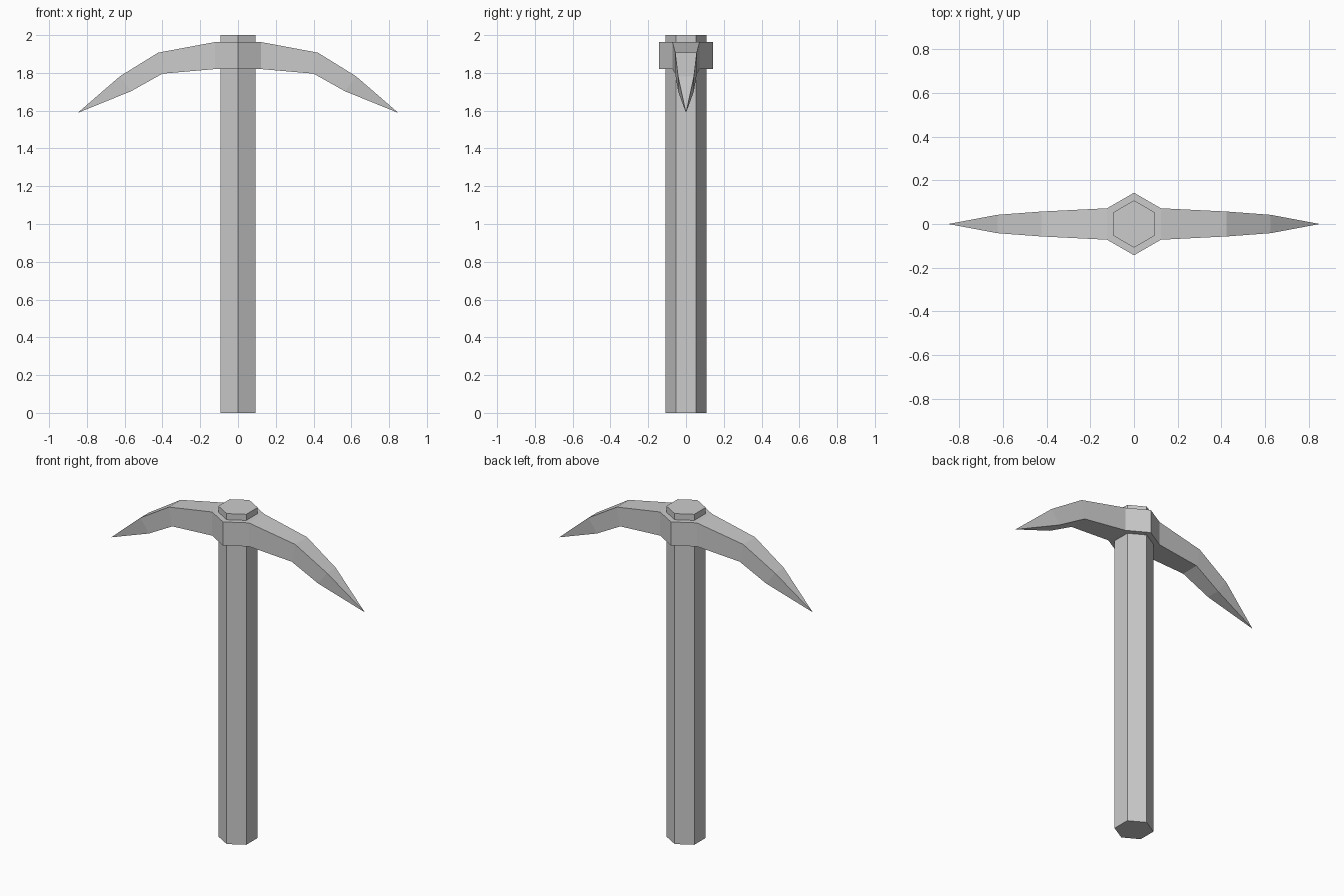
import bpy, bmesh, math

if "Cube" in bpy.data.objects:
    bpy.data.objects.remove(bpy.data.objects["Cube"])

# Handle: hexagonal shaft with corners pointing to front and back
bpy.ops.mesh.primitive_cylinder_add(vertices=6, radius=0.108, depth=2, location=(0, 0, 1))
bpy.context.object.name = "handle"

# Pick head: right-half sections (top x, top z, bottom x, bottom z, half width)
half = [
    (0.123, 1.963, 0.123, 1.820, 0.072),
    (0.423, 1.907, 0.400, 1.796, 0.057),
    (0.625, 1.782, 0.566, 1.703, 0.042),
]
collar = (0, 1.963, 0, 1.820, 0.143)
tip_x, tip_z = 0.849, 1.588


def mirrored(s):
    return (-s[0], s[1], -s[2], s[3], s[4])


sections = [mirrored(s) for s in reversed(half)] + [collar] + half

bm = bmesh.new()
rings = []
for tx, tz, bx, bz, w in sections:
    rings.append([bm.verts.new(p) for p in
                  ((tx, -w, tz), (tx, w, tz), (bx, w, bz), (bx, -w, bz))])

# Skin between neighbouring sections
for a, b in zip(rings, rings[1:]):
    for i in range(4):
        j = (i + 1) % 4
        bm.faces.new((a[i], a[j], b[j], b[i]))

# Pointed ends
for ring, side in ((rings[0], -1), (rings[-1], 1)):
    tip = bm.verts.new((side * tip_x, 0, tip_z))
    for i in range(4):
        bm.faces.new((ring[i], ring[(i + 1) % 4], tip))

bmesh.ops.recalc_face_normals(bm, faces=bm.faces)
mesh = bpy.data.meshes.new("pick_head")
bm.to_mesh(mesh)
bm.free()
bpy.context.collection.objects.link(bpy.data.objects.new("pick_head", mesh))
